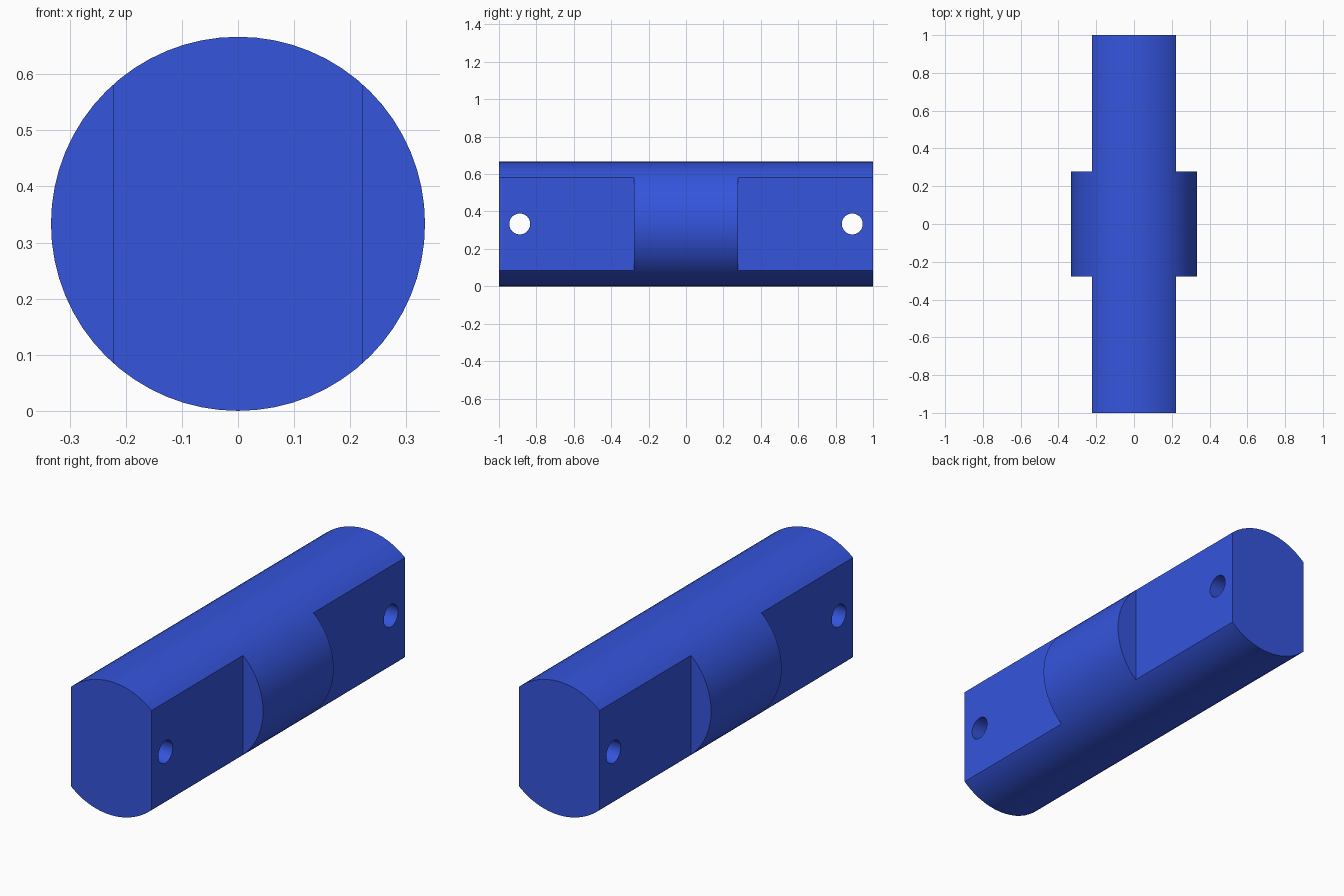
import bpy
from math import pi, radians

if "Cube" in bpy.data.objects:
    bpy.data.objects.remove(bpy.data.objects["Cube"])

R = 1 / 3          # shaft radius, also the height of its axis
FLAT_X = 0.222     # distance of the flats from the axis
STEP_Y = 0.278     # where the flats begin
HOLE_Y, HOLE_R = 0.889, 0.056


def cylinder(name, radius, depth, loc, rot, sides):
    bpy.ops.mesh.primitive_cylinder_add(vertices=sides, radius=radius, depth=depth,
                                        location=loc, rotation=rot)
    obj = bpy.context.object
    obj.name = name
    return obj


def cut(target, cutter):
    mod = target.modifiers.new("cut", 'BOOLEAN')
    mod.operation = 'DIFFERENCE'
    mod.solver = 'EXACT'
    mod.object = cutter
    bpy.context.view_layer.objects.active = target
    bpy.ops.object.modifier_apply(modifier=mod.name)
    bpy.data.objects.remove(cutter, do_unlink=True)


# Round bar along y
shaft = cylinder("shaft", R, 2, (0, 0, R), (pi / 2, 0, 0), 64)

for sy in (-1, 1):
    # Flats on both sides of each end
    for sx in (-1, 1):
        bpy.ops.mesh.primitive_cube_add(size=1, location=(sx * (FLAT_X + 0.25), sy * (STEP_Y + 0.5), R))
        box = bpy.context.object
        box.name = "flat_cutter"
        box.scale = (0.5, 1, 1)
        cut(shaft, box)
    # Cross hole through each end
    cut(shaft, cylinder("hole_cutter", HOLE_R, 1, (0, sy * HOLE_Y, R), (0, pi / 2, 0), 32))

# Blue finish and smooth round surfaces
mat = bpy.data.materials.new("blue")
mat.diffuse_color = (0.035, 0.09, 0.72, 1)
mat.use_nodes = True
mat.node_tree.nodes["Principled BSDF"].inputs["Base Color"].default_value = mat.diffuse_color
shaft.data.materials.clear()
shaft.data.materials.append(mat)
bpy.ops.object.select_all(action='DESELECT')
shaft.select_set(True)
bpy.context.view_layer.objects.active = shaft
bpy.ops.object.shade_smooth_by_angle(angle=radians(30))
